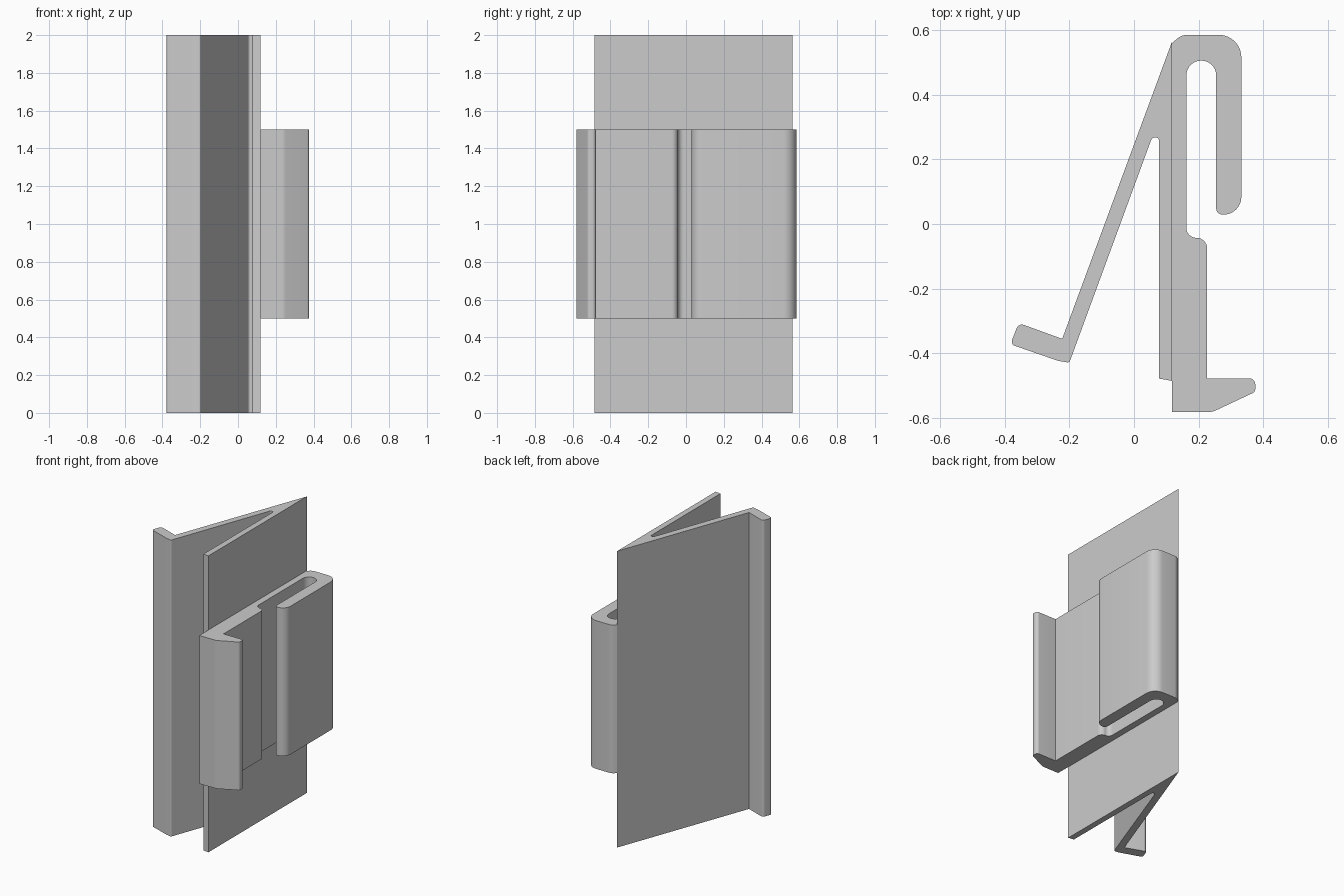
import bpy, bmesh, math
from mathutils import Vector

if "Cube" in bpy.data.objects:
    bpy.data.objects.remove(bpy.data.objects["Cube"])

grey = bpy.data.materials.new("light grey")
grey.diffuse_color = (0.6, 0.6, 0.6, 1)
grey.use_nodes = True
grey.node_tree.nodes["Principled BSDF"].inputs["Base Color"].default_value = grey.diffuse_color


def rounded(corners, steps=8):
    """Outline from (x, y, radius) corners, each corner filleted."""
    out = []
    n = len(corners)
    for i, (x, y, r) in enumerate(corners):
        p = Vector((x, y))
        if r == 0:
            out.append(p)
            continue
        a = (Vector(corners[i - 1][:2]) - p).normalized()
        b = (Vector(corners[(i + 1) % n][:2]) - p).normalized()
        half = a.angle(b) / 2
        centre = p + (a + b).normalized() * (r / math.sin(half))
        start = p + a * (r / math.tan(half)) - centre
        end = p + b * (r / math.tan(half)) - centre
        sweep = start.angle_signed(end)
        ang = math.atan2(start.y, start.x)
        for k in range(steps + 1):
            t = ang - sweep * k / steps
            out.append(centre + r * Vector((math.cos(t), math.sin(t))))
    return out


def extrude(name, corners, z0, z1):
    """Extrude a rounded outline vertically."""
    bm = bmesh.new()
    face = bm.faces.new([bm.verts.new((p.x, p.y, z0)) for p in rounded(corners)])
    top = bmesh.ops.extrude_face_region(bm, geom=[face], use_keep_orig=True)["geom"]
    bmesh.ops.translate(bm, vec=(0, 0, z1 - z0),
                        verts=[v for v in top if isinstance(v, bmesh.types.BMVert)])
    bmesh.ops.remove_doubles(bm, verts=bm.verts, dist=1e-5)
    bmesh.ops.recalc_face_normals(bm, faces=bm.faces)
    mesh = bpy.data.meshes.new(name)
    bm.to_mesh(mesh)
    bm.free()
    mesh.materials.append(grey)
    ob = bpy.data.objects.new(name, mesh)
    bpy.context.collection.objects.link(ob)
    bpy.ops.object.select_all(action='DESELECT')
    ob.select_set(True)
    bpy.context.view_layer.objects.active = ob
    bpy.ops.object.shade_smooth_by_angle(angle=math.radians(30))
    return ob


# Tall V-shaped strip: flat back leg, slanted leg and bent lip
extrude("v_strip", [
    (0.118, -0.485, 0), (0.118, 0.565, 0), (-0.222, -0.355, 0),
    (-0.357, -0.306, 0.018), (-0.382, -0.372, 0.014),
    (-0.235, -0.423, 0.06), (-0.200, -0.429, 0.008),
    (0.056, 0.268, 0.015), (0.078, 0.268, 0.012), (0.078, -0.478, 0),
], 0, 2)

# Short clip: foot, stepped spine and folded-over hook
extrude("hook_clip", [
    (0.118, -0.581, 0), (0.243, -0.581, 0.05), (0.375, -0.519, 0.015),
    (0.375, -0.477, 0.019), (0.226, -0.477, 0), (0.226, -0.043, 0.032),
    (0.162, -0.043, 0.031), (0.162, 0.505, 0.0455), (0.254, 0.505, 0.0455),
    (0.254, 0.029, 0.02), (0.332, 0.029, 0.055), (0.332, 0.585, 0.07),
    (0.148, 0.585, 0.05), (0.118, 0.560, 0),
], 0.5, 1.5)
